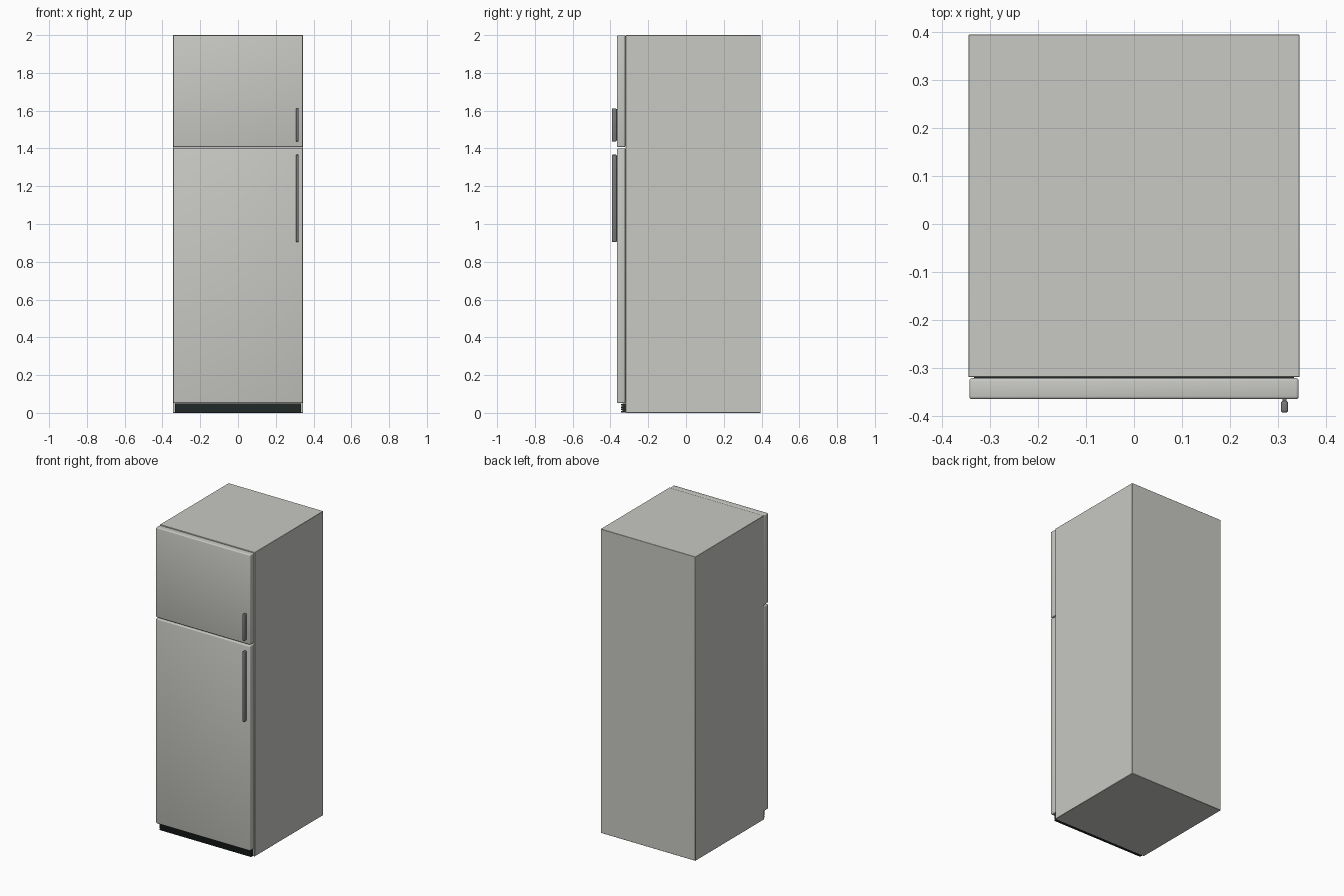
import bpy
import math

cube = bpy.data.objects.get("Cube")
if cube:
    bpy.data.objects.remove(cube, do_unlink=True)


def material(name, colour):
    m = bpy.data.materials.new(name)
    m.use_nodes = True
    m.diffuse_color = (*colour, 1)
    m.node_tree.nodes["Principled BSDF"].inputs["Base Color"].default_value = (*colour, 1)
    return m


enamel = material("pale grey enamel", (0.58, 0.58, 0.55))
metal = material("dark grey metal", (0.19, 0.19, 0.20))
black = material("black plastic", (0.015, 0.02, 0.02))


def box(name, x, y, z, mat, bevel=0.0, segments=3):
    """Box spanning the given (min, max) ranges, with rounded edges."""
    spans = (x, y, z)
    bpy.ops.mesh.primitive_cube_add(size=1, location=[(a + b) / 2 for a, b in spans])
    ob = bpy.context.object
    ob.name = name
    ob.scale = [b - a for a, b in spans]
    bpy.ops.object.transform_apply(location=False, rotation=False, scale=True)
    ob.data.materials.append(mat)
    if bevel:
        mod = ob.modifiers.new("rounded edges", "BEVEL")
        mod.width = bevel
        mod.segments = segments
        bpy.ops.object.modifier_apply(modifier=mod.name)
        bpy.ops.object.shade_smooth_by_angle(angle=math.radians(40))
    return ob


# Cabinet
box("cabinet", (-0.345, 0.345), (-0.319, 0.395), (0, 2), enamel, 0.0015, 1)

# Doors, each with a handle standing on a narrow foot
for part, door_z, handle_z in (("freezer", (1.408, 1.999), (1.437, 1.612)),
                               ("fridge", (0.052, 1.400), (0.904, 1.367))):
    box(part + "_door", (-0.343, 0.343), (-0.365, -0.321), door_z, enamel, 0.006)
    box(part + "_handle", (0.306, 0.321), (-0.393, -0.368), handle_z, metal, 0.005)
    foot_z = (handle_z[0] + 0.004, handle_z[1] - 0.004)
    box(part + "_handle_foot", (0.309, 0.318), (-0.372, -0.364), foot_z, metal)

# Kick plate with horizontal louvres
box("kick_plate", (-0.333, 0.333), (-0.337, -0.318), (0.001, 0.050), black)
for i in range(4):
    z = 0.003 + i * 0.012
    box(f"kick_louvre_{i + 1}", (-0.333, 0.333), (-0.343, -0.336), (z, z + 0.008), black)
